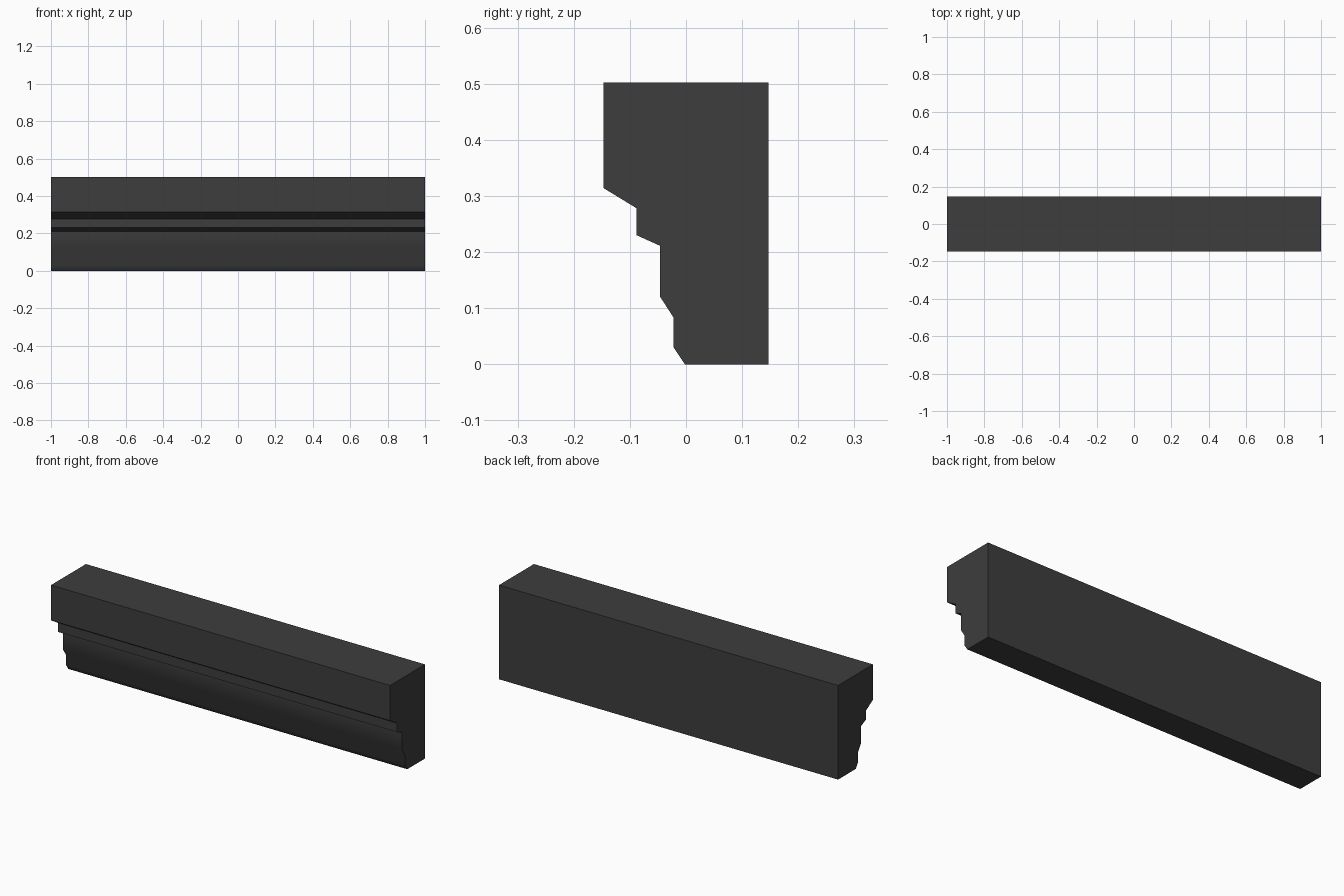
import bpy
import bmesh
import math

cube = bpy.data.objects.get("Cube")
if cube:
    bpy.data.objects.remove(cube, do_unlink=True)

HALF_LENGTH = 1.0

# Cross-section (y, z), from the bottom back corner round the moulded front
PROFILE = [
    (0.147, 0.0), (-0.002, 0.0), (-0.022, 0.03), (-0.022, 0.083),
    (-0.046, 0.12), (-0.046, 0.211), (-0.088, 0.23), (-0.088, 0.278),
    (-0.147, 0.314), (-0.147, 0.502), (0.147, 0.502),
]

# Dark stone colour
stone = bpy.data.materials.new("dark_grey")
stone.use_nodes = True
colour = (0.047, 0.047, 0.047, 1.0)
stone.diffuse_color = colour
stone.node_tree.nodes["Principled BSDF"].inputs["Base Color"].default_value = colour

# Sweep the section along x
bm = bmesh.new()
end = bm.faces.new([bm.verts.new((-HALF_LENGTH, y, z)) for y, z in PROFILE])
swept = bmesh.ops.extrude_face_region(bm, geom=[end], use_keep_orig=True)
moved = [g for g in swept["geom"] if isinstance(g, bmesh.types.BMVert)]
bmesh.ops.translate(bm, verts=moved, vec=(2 * HALF_LENGTH, 0, 0))
bmesh.ops.recalc_face_normals(bm, faces=bm.faces)

mesh = bpy.data.meshes.new("cornice_moulding")
bm.to_mesh(mesh)
bm.free()
mesh.materials.append(stone)
cornice = bpy.data.objects.new("cornice_moulding", mesh)
bpy.context.collection.objects.link(cornice)

# Soften the shallow lower steps, keep the deep steps crisp
bpy.ops.object.select_all(action="DESELECT")
cornice.select_set(True)
bpy.context.view_layer.objects.active = cornice
bpy.ops.object.shade_smooth_by_angle(angle=math.radians(40))
